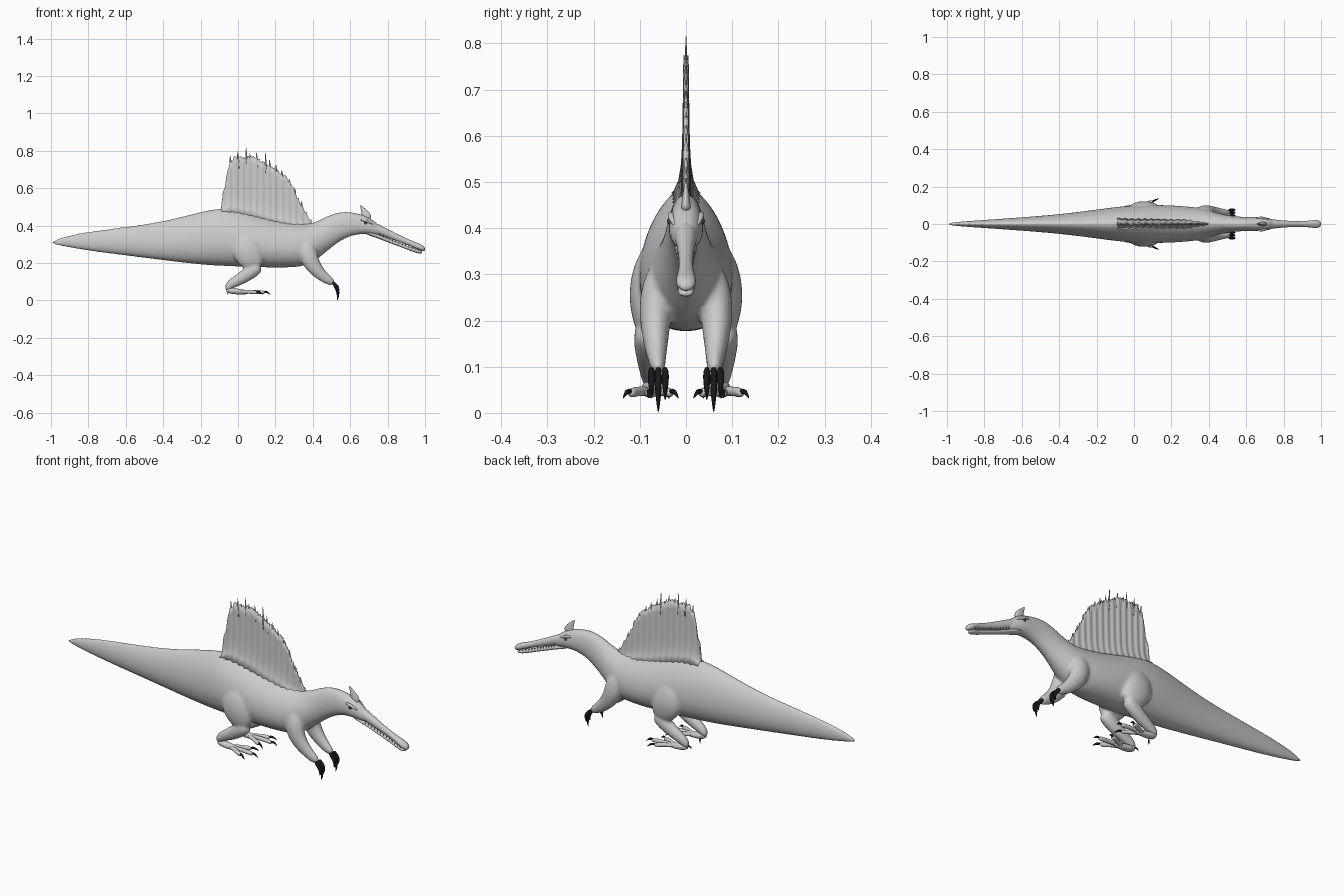
import bpy, bmesh, math, random
from mathutils import Vector

random.seed(4)
if "Cube" in bpy.data.objects:
    bpy.data.objects.remove(bpy.data.objects["Cube"])


def material(name, rgb, rough=0.6):
    m = bpy.data.materials.new(name)
    m.use_nodes = True
    m.diffuse_color = (*rgb, 1)
    node = m.node_tree.nodes["Principled BSDF"]
    node.inputs["Base Color"].default_value = (*rgb, 1)
    node.inputs["Roughness"].default_value = rough
    return m


SKIN = material("grey skin", (0.6, 0.6, 0.6))
CLAW = material("black claw", (0.01, 0.01, 0.01))
EYE = material("dark eye", (0.06, 0.06, 0.06))


def loft(bm, rings):
    """Bridge closed rings of points and cap both ends."""
    vs = [[bm.verts.new(p) for p in ring] for ring in rings]
    n = len(vs[0])
    for a, b in zip(vs, vs[1:]):
        for i in range(n):
            j = (i + 1) % n
            bm.faces.new((a[i], a[j], b[j], b[i]))
    bm.faces.new(vs[0][::-1])
    bm.faces.new(vs[-1])


def tube(bm, pts, flat=1.0, side=1, n=10):
    """Tapered tube through (x, y, z, radius) points; flat squashes it sideways."""
    ps = [Vector((x, y * side, z)) for x, y, z, r in pts]
    rings = []
    for i, p in enumerate(ps):
        t = (ps[min(i + 1, len(ps) - 1)] - ps[max(i - 1, 0)]).normalized()
        u = Vector((0, 1, 0)).cross(t).normalized()
        v = t.cross(u)
        r = pts[i][3]
        rings.append([p + u * r * math.cos(a) + v * r * flat * math.sin(a)
                      for a in (math.tau * k / n for k in range(n))])
    loft(bm, rings)


def finish(bm, name, mat, subsurf=0, voxel=0):
    bmesh.ops.recalc_face_normals(bm, faces=bm.faces)
    me = bpy.data.meshes.new(name)
    bm.to_mesh(me)
    bm.free()
    ob = bpy.data.objects.new(name, me)
    bpy.context.collection.objects.link(ob)
    me.materials.append(mat)
    for f in me.polygons:
        f.use_smooth = True
    if subsurf:
        ob.modifiers.new("Smooth form", "SUBSURF").levels = subsurf
        ob.modifiers[-1].render_levels = subsurf
    if voxel:
        rm = ob.modifiers.new("Blend", "REMESH")
        rm.mode = "VOXEL"
        rm.voxel_size = voxel
        rm.use_smooth_shade = True
        sm = ob.modifiers.new("Relax", "SMOOTH")
        sm.factor = 0.5
        sm.iterations = 8
    return ob


def interp(table, x):
    for a, b in zip(table, table[1:]):
        if x <= b[0]:
            f = max(0, (x - a[0]) / (b[0] - a[0]))
            return a[1] + (b[1] - a[1]) * f
    return table[-1][1]


# Torso, tail and neck: x, top, bottom, half width
BODY = [(-1, .315, .303, .006), (-.93, .345, .288, .013), (-.8, .37, .265, .022),
        (-.6, .395, .24, .036), (-.4, .423, .214, .052), (-.2, .477, .19, .078),
        (-.08, .502, .183, .095), (.05, .475, .178, .105), (.2, .43, .174, .102),
        (.33, .41, .176, .092), (.4, .413, .2, .075), (.46, .445, .25, .055),
        (.52, .47, .3, .044), (.58, .478, .338, .038), (.64, .467, .354, .037),
        (.69, .452, .355, .039), (.73, .425, .35, .03), (.77, .39, .345, .018)]


def body_ring(x, top, bottom, w, n=20):
    mid = bottom + (top - bottom) * 0.42
    ring = []
    for k in range(n):
        c, s = math.cos(math.tau * k / n), math.sin(math.tau * k / n)
        power = 1.35 if s > 0 and x < 0.5 else 0.9
        y = w * math.copysign(abs(c) ** power, c)
        ring.append((x, y, mid + s * ((top - mid) if s > 0 else (mid - bottom))))
    return ring


bm = bmesh.new()
loft(bm, [body_ring(*row) for row in BODY])
for s in (-1, 1):
    # thigh, shin, arm
    tube(bm, [(.02, .05, .385, .03), (.03, .075, .33, .075), (.05, .084, .26, .09),
              (.08, .084, .205, .07), (.095, .082, .165, .04)], .5, s)
    tube(bm, [(.12, .082, .185, .03), (.085, .082, .165, .042), (.03, .08, .125, .036),
              (-.03, .078, .092, .029), (-.058, .077, .07, .023), (-.05, .077, .05, .016)], .85, s)
    tube(bm, [(.36, .05, .33, .03), (.37, .06, .27, .055), (.385, .067, .21, .05),
              (.42, .066, .16, .04), (.47, .063, .115, .028), (.515, .06, .09, .02)], .75, s)
finish(bm, "body", SKIN, subsurf=2, voxel=0.0065)

# Long snout with a swollen tip: x, z, half height, half width
UPPER_JAW = [(.67, .405, .036, .034), (.74, .386, .03, .026), (.8, .358, .024, .019),
             (.88, .324, .018, .015), (.93, .303, .017, .017), (.97, .286, .019, .024),
             (.99, .278, .016, .02), (1, .274, .008, .01)]
LOWER_JAW = [(.67, .37, .013, .03), (.74, .347, .012, .022), (.8, .322, .011, .016),
             (.88, .292, .01, .013), (.93, .272, .011, .015), (.965, .262, .011, .02),
             (.985, .258, .007, .013)]
for name, rows in (("upper_jaw", UPPER_JAW), ("lower_jaw", LOWER_JAW)):
    bm = bmesh.new()
    loft(bm, [[(x, ry * math.cos(math.tau * k / 12), z + rz * math.sin(math.tau * k / 12))
               for k in range(12)] for x, z, rz, ry in rows])
    finish(bm, name, SKIN, subsurf=2)

# Teeth along the mouth line
bm = bmesh.new()
for s in (-1, 1):
    for i in range(13):
        x = .76 + i * .017
        y = interp([(r[0], r[3]) for r in LOWER_JAW], x) - .002
        z = interp([(r[0], r[1] + r[2]) for r in LOWER_JAW], x)
        tube(bm, [(x, y, z + .006, .003), (x, y, z - .006, .0008)], 1, s, 5)
finish(bm, "teeth", SKIN)

# Crest over the eyes
bm = bmesh.new()
tube(bm, [(.69, 0, .43, .033), (.684, 0, .462, .024), (.668, 0, .488, .012),
          (.652, 0, .51, .002)], .4)
finish(bm, "head_crest", SKIN, subsurf=2)

# Sail: ribbed fin with a ragged top edge
SAIL_TOP = [(-.09, .51), (-.08, .59), (-.068, .62), (-.06, .67), (-.045, .74), (-.02, .765),
            (.1, .765), (.15, .735), (.22, .69), (.26, .655), (.29, .61), (.33, .53),
            (.37, .46), (.4, .42)]
COLS, ROWS = 110, 8
bm = bmesh.new()
rings = []
for c in range(COLS + 1):
    x = -.09 + .49 * c / COLS
    base = interp(BODY, x) - .025
    top = max(base + .02, interp(SAIL_TOP, x) + random.uniform(-.012, .01))
    rib = .0018 * math.sin(c * .8)
    profile = []
    for j in range(ROWS + 1):
        f = j / ROWS
        half = .022 * (1 - f) ** 8 + (.008 - .004 * f + rib)
        profile.append((half, base + (top - base) * f))
    rings.append([(x, y, z) for y, z in profile] + [(x, -y, z) for y, z in profile[::-1]])
loft(bm, rings)
finish(bm, "sail", SKIN)

# Spine tips poking out of the sail
bm = bmesh.new()
for x, rise in ((-.04, .03), (0, .035), (.045, .05), (.065, .02), (.1, .025), (.148, .055),
                (.17, .03), (.205, .025), (.235, .02), (.275, .02), (.305, .025), (.34, .02)):
    z = interp(SAIL_TOP, x)
    tube(bm, [(x + .004, 0, z - .06, .006), (x, 0, z, .005), (x - .002, 0, z + rise, .0012)], .7, 1, 6)
finish(bm, "sail_spines", SKIN)

for side, s in (("near", -1), ("far", 1)):
    # Eye with a brow ridge
    bm = bmesh.new()
    bmesh.ops.create_uvsphere(bm, u_segments=12, v_segments=8, radius=.008)
    bmesh.ops.translate(bm, vec=(.682, s * .033, .415), verts=bm.verts)
    finish(bm, side + "_eye", EYE)
    bm = bmesh.new()
    tube(bm, [(.65, .03, .43, .004), (.675, .034, .431, .008), (.7, .031, .42, .007),
              (.725, .023, .405, .003)], 1, s)
    finish(bm, side + "_brow", SKIN, subsurf=1)

    # Foot with three spread toes and a heel spur
    foot, claws = bmesh.new(), bmesh.new()
    tube(foot, [(-.065, .077, .06, .016), (-.03, .077, .05, .018), (.02, .077, .046, .015),
                (.06, .077, .043, .01)], 1.2, s)
    for x, y in ((.1, .118), (.14, .08), (.1, .035)):
        mx, my = (x + .01) / 2, (y + .077) / 2
        tube(foot, [(0, .077, .046, .012), (mx, my, .048, .01), (x - .015, y, .044, .012),
                    (x + .005, y, .042, .008)], 1, s)
        dy = (y - .077) * .45
        tube(claws, [(x - .004, y, .046, .007), (x + .015, y + dy * .6, .048, .007),
                     (x + .035, y + dy, .03, .001)], .8, s, 8)
    tube(claws, [(-.05, .05, .05, .005), (-.05, .042, .045, .005), (-.06, .036, .03, .001)], 1, s, 8)
    tube(foot, [(-.045, .075, .055, .01), (-.048, .052, .05, .007)], 1, s)
    finish(foot, side + "_foot", SKIN, subsurf=1)
    finish(claws, side + "_foot_claws", CLAW, subsurf=1)

    # Hand with three hooked claws
    bm = bmesh.new()
    for dy, size in ((0, 1), (-.015, .72), (.015, .68)):
        y = .06 + dy
        tube(bm, [(.505, y, .098, .009), (.522, y, .082, .012), (.533, y, .096 - .042 * size, .011),
                  (.536, y, .096 - .07 * size, .007), (.531, y, .096 - .097 * size, .001)], .75, s, 8)
    finish(bm, side + "_hand_claws", CLAW, subsurf=1)
